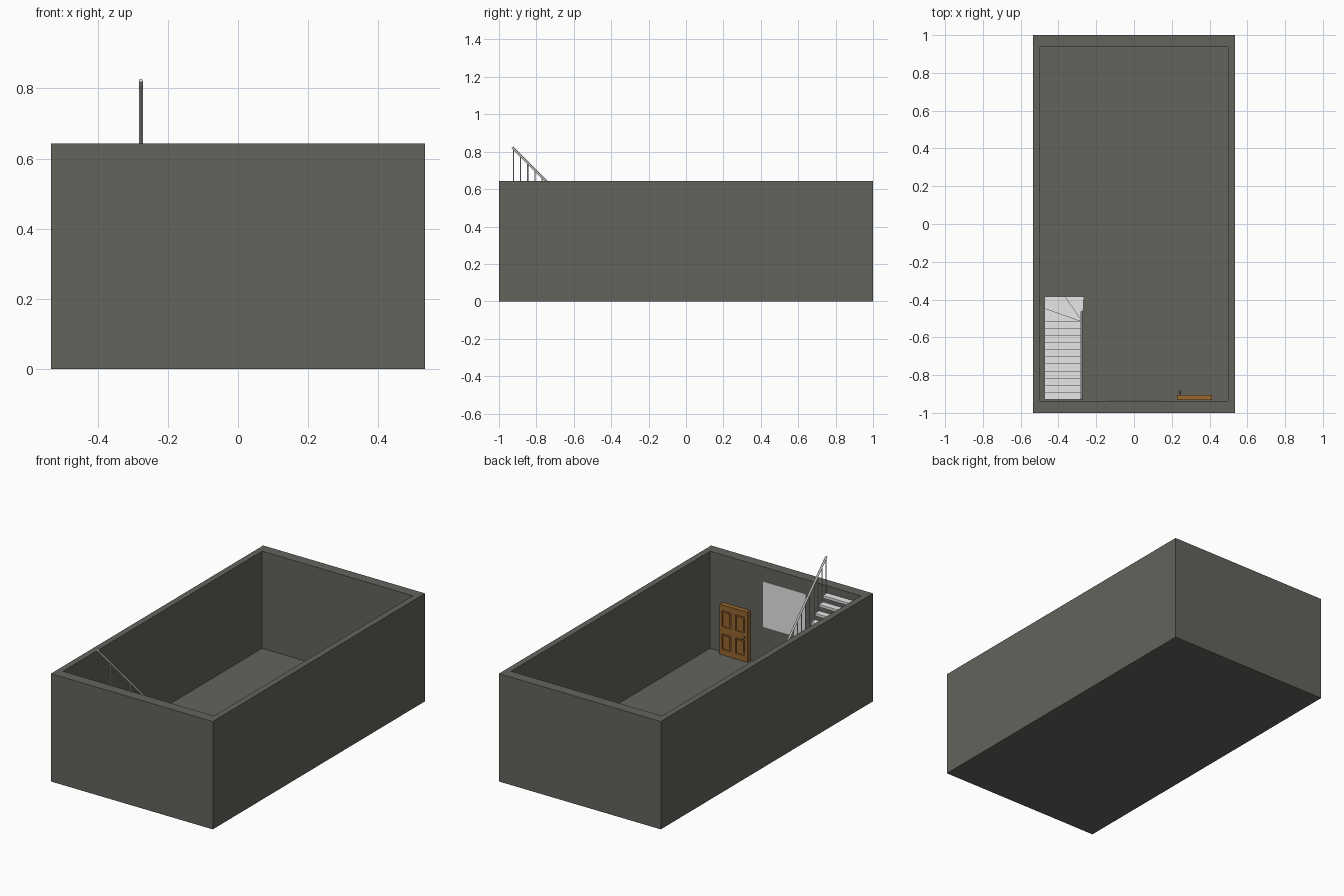
import bpy, bmesh
from mathutils import Vector

if "Cube" in bpy.data.objects:
    bpy.data.objects.remove(bpy.data.objects["Cube"])


def mat(name, rgb):
    m = bpy.data.materials.new(name)
    m.diffuse_color = (*rgb, 1)
    m.use_nodes = True
    m.node_tree.nodes["Principled BSDF"].inputs["Base Color"].default_value = m.diffuse_color
    return m


CONCRETE = mat("concrete_grey", (0.125, 0.125, 0.11))
WHITE = mat("off_white", (0.8, 0.8, 0.8))
WOOD = mat("door_brown", (0.31, 0.135, 0.03))
METAL = mat("knob_grey", (0.2, 0.17, 0.13))


def finish(name, bm, material):
    bmesh.ops.recalc_face_normals(bm, faces=bm.faces)
    me = bpy.data.meshes.new(name)
    bm.to_mesh(me)
    bm.free()
    me.materials.append(material)
    ob = bpy.data.objects.new(name, me)
    bpy.context.collection.objects.link(ob)
    return ob


def add_box(bm, lo, hi):
    lo, hi = Vector(lo), Vector(hi)
    vs = bmesh.ops.create_cube(bm, size=1)["verts"]
    for v in vs:
        v.co = Vector([(lo[i] + hi[i]) / 2 + v.co[i] * (hi[i] - lo[i]) for i in range(3)])


def add_rod(bm, a, b, r, sides=10):
    a, b = Vector(a), Vector(b)
    d = b - a
    vs = bmesh.ops.create_cone(bm, cap_ends=True, segments=sides, radius1=r, radius2=r, depth=d.length)["verts"]
    q = Vector((0, 0, 1)).rotation_difference(d.normalized())
    for v in vs:
        v.co = q @ v.co + (a + b) / 2


def add_slab(bm, pts, z0, z1):
    f = bm.faces.new([bm.verts.new((x, y, z0)) for x, y in pts])
    ext = bmesh.ops.extrude_face_region(bm, geom=[f])["geom"]
    for v in ext:
        if isinstance(v, bmesh.types.BMVert):
            v.co.z = z1


def smooth(ob):
    bpy.ops.object.select_all(action='DESELECT')
    ob.select_set(True)
    bpy.context.view_layer.objects.active = ob
    bpy.ops.object.shade_smooth_by_angle()


# Room shell: block with the top inset and pushed down to the floor
X, Y, H, FLOOR = 0.534, 1.0, 0.643, 0.064
IX, IY = 0.497, 0.937
bm = bmesh.new()
add_box(bm, (-X, -Y, 0), (X, Y, H))
top = max(bm.faces, key=lambda f: f.calc_center_median().z)
bmesh.ops.inset_individual(bm, faces=[top], thickness=0.03)
for v in top.verts:
    v.co.x = IX if v.co.x > 0 else -IX
    v.co.y = IY if v.co.y > 0 else -IY
down = bmesh.ops.extrude_discrete_faces(bm, faces=[top])["faces"][0]
for v in down.verts:
    v.co.z = FLOOR
finish("room_shell", bm, CONCRETE)

# Straight flight of open treads
XL, XR, T = -0.475, -0.28, 0.015
Y0, RUN, RISE, N = -0.93, 0.0375, 0.0386, 11
bm = bmesh.new()
for i in range(N):
    z = FLOOR + RISE * (14 - i)
    y = Y0 + RUN * i
    add_box(bm, (XL, y, z - T), (XR, y + RUN + 0.003, z))

# Three winder treads fanning round the inner corner
P = (-0.272, -0.517)
YB = -0.383
winders = [
    [P, (XL, -0.517), (XL, -0.445)],
    [P, (XL, -0.445), (XL, YB), (-0.365, YB)],
    [P, (-0.365, YB), (-0.265, YB)],
]
for k, pts in enumerate(winders):
    z = FLOOR + RISE * (3 - k)
    add_slab(bm, pts, z - T, z)
finish("stair_treads", bm, WHITE)


# Handrail and one baluster per tread
def rail_z(y):
    return 0.82 - (y + 0.925)


RX = -0.277
bm = bmesh.new()
add_rod(bm, (RX, -0.928, rail_z(-0.928)), (RX, -0.465, rail_z(-0.465)), 0.006, 12)
smooth(finish("handrail", bm, WHITE))
bm = bmesh.new()
for i in range(N):
    y = -0.923 + 0.0385 * i
    add_rod(bm, (RX, y, FLOOR + RISE * (14 - i) - T), (RX, y, rail_z(y)), 0.003, 8)
smooth(finish("balusters", bm, WHITE))

# Thin blank board on the front wall
bm = bmesh.new()
add_box(bm, (-0.133, -IY, 0.286), (0.147, -IY + 0.002, 0.557))
finish("wall_board", bm, WHITE)

# Door: backing slab, stiles and rails, raised panels
DX0, DX1, DZ0, DZ1 = 0.228, 0.413, FLOOR, 0.363
YF = -0.905
xs = [(0.248, 0.306), (0.338, 0.396)]
zs = [(0.098, 0.19), (0.233, 0.328)]
bm = bmesh.new()
add_box(bm, (DX0, -0.933, DZ0), (DX1, YF - 0.008, DZ1))
for a, b in [(DX0, xs[0][0]), (xs[0][1], xs[1][0]), (xs[1][1], DX1)]:
    add_box(bm, (a, YF - 0.008, DZ0), (b, YF, DZ1))
for a, b in xs:
    for c, d in [(DZ0, zs[0][0]), (zs[0][1], zs[1][0]), (zs[1][1], DZ1)]:
        add_box(bm, (a, YF - 0.008, c), (b, YF, d))
    for c, d in zs:
        add_box(bm, (a + 0.01, YF - 0.008, c + 0.01), (b - 0.01, YF - 0.003, d - 0.01))
finish("door", bm, WOOD)

# Door knob on a short stem
bm = bmesh.new()
add_rod(bm, (0.243, YF, 0.212), (0.243, YF + 0.016, 0.212), 0.003, 10)
ball = bmesh.ops.create_uvsphere(bm, u_segments=12, v_segments=8, radius=0.007)["verts"]
for v in ball:
    v.co += Vector((0.243, YF + 0.019, 0.212))
smooth(finish("door_knob", bm, METAL))
